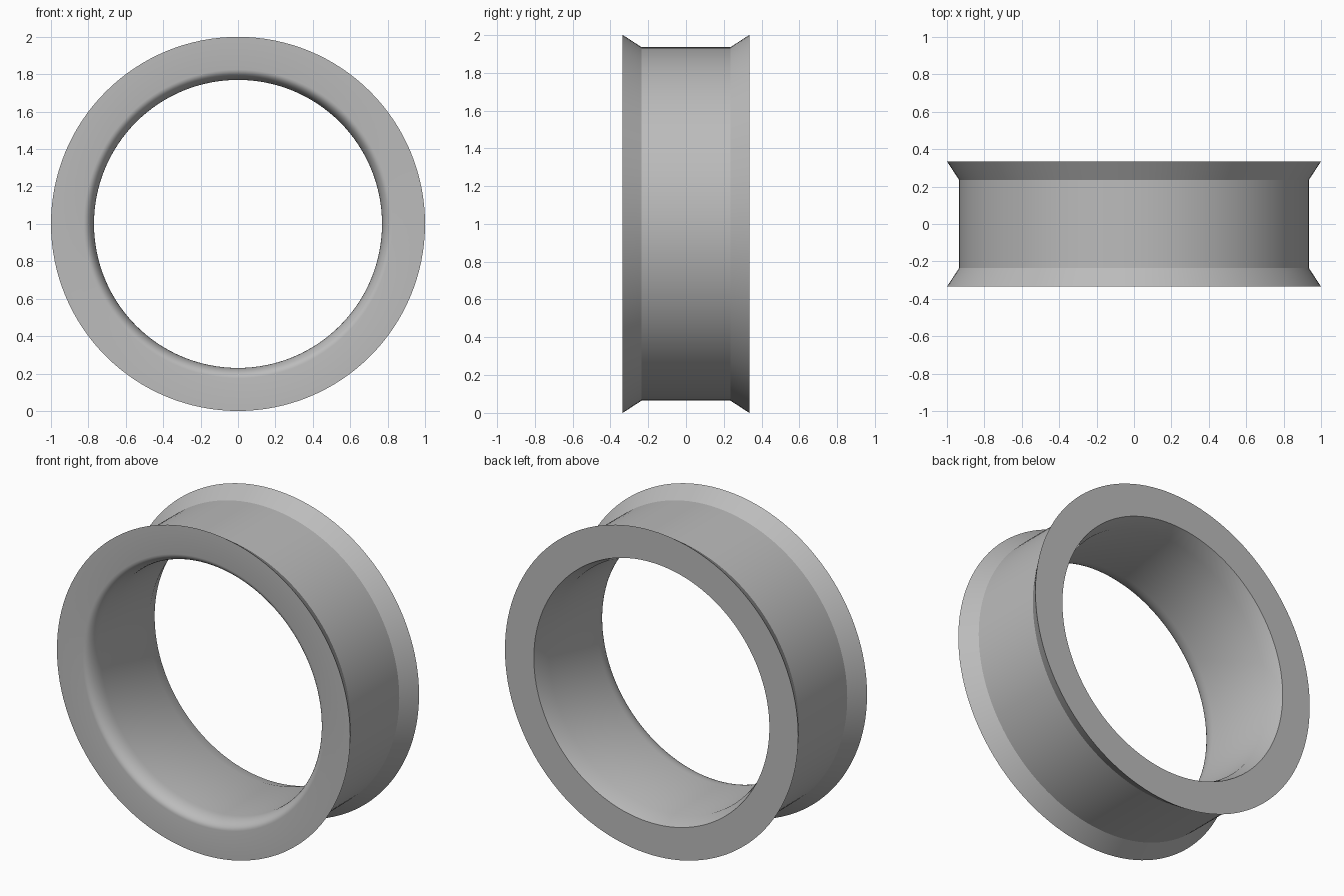
import bpy, bmesh, math

cube = bpy.data.objects.get("Cube")
if cube:
    bpy.data.objects.remove(cube, do_unlink=True)

SEGMENTS = 128
HALF_WIDTH = 0.335

# Grey metal
metal = bpy.data.materials.new("grey metal")
metal.use_nodes = True
grey = (0.5, 0.5, 0.5, 1)
metal.diffuse_color = grey
metal.node_tree.nodes["Principled BSDF"].inputs["Base Color"].default_value = grey

# Cross-section (radius, y): flared rims, straight barrel, chamfered back bore
profile = [(1.0, -HALF_WIDTH), (0.935, -0.235), (0.935, 0.235),
           (1.0, HALF_WIDTH), (0.803, HALF_WIDTH), (0.77, 0.235)]

# Rounded lip leading into the bore at the front
FILLET_R, FILLET_Y = 0.055, 0.1
for i in range(9):
    a = math.pi / 2 * i / 8
    profile.append((0.77 + FILLET_R * (1 - math.cos(a)),
                    -HALF_WIDTH + FILLET_Y * (1 - math.sin(a))))

# Spin the section about the y axis
bm = bmesh.new()
rings = []
for s in range(SEGMENTS):
    t = math.tau * s / SEGMENTS
    rings.append([bm.verts.new((r * math.cos(t), y, 1 + r * math.sin(t)))
                  for r, y in profile])
n = len(profile)
for s in range(SEGMENTS):
    a, b = rings[s], rings[(s + 1) % SEGMENTS]
    for k in range(n):
        j = (k + 1) % n
        bm.faces.new((a[k], a[j], b[j], b[k]))
bmesh.ops.recalc_face_normals(bm, faces=bm.faces)
mesh = bpy.data.meshes.new("flanged_ring")
bm.to_mesh(mesh)
bm.free()
mesh.materials.append(metal)

ring = bpy.data.objects.new("flanged_ring", mesh)
bpy.context.collection.objects.link(ring)
bpy.ops.object.select_all(action='DESELECT')
ring.select_set(True)
bpy.context.view_layer.objects.active = ring
bpy.ops.object.shade_smooth_by_angle(angle=math.radians(30))
